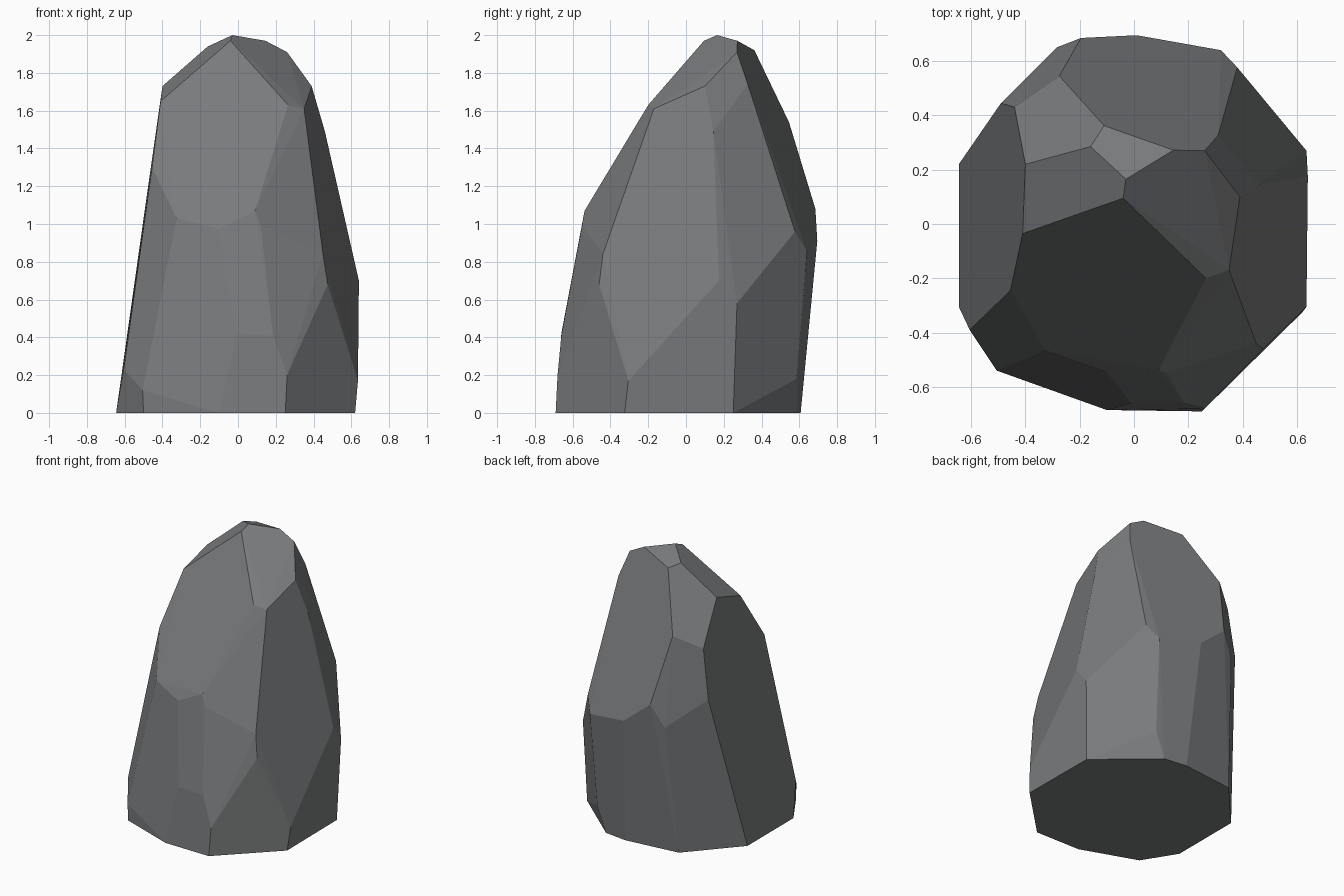
import bpy, bmesh, math

# Corner points of the boulder, grouped in tiers from the ground up
base = [(.62, -.325), (.615, .25), (.23, .585), (.06, .607), (-.338, .563),
        (-.645, .22), (-.645, -.305), (-.50, -.54), (-.10, -.685), (.25, -.69)]
low = [(.635, -.305, .17), (.30, .585, .18), (.26, -.68, .20), (-.605, -.39, .23),
       (-.505, -.54, .12), (.185, -.66, .41), (-.01, -.66, .42), (.635, .27, .58)]
middle = [(.64, .175, .70), (.475, -.46, .68), (.45, -.44, .84), (.32, .64, .855),
          (.01, .695, .91), (-.285, .65, .92), (-.195, .685, 1.08), (.38, .577, .96),
          (-.10, -.545, .975), (.12, -.55, .99), (-.325, -.467, 1.03),
          (.09, -.537, 1.07), (-.49, .445, 1.10)]
upper = [(-.455, -.245, 1.30), (-.44, .43, 1.45), (.46, .145, 1.49), (-.275, .545, 1.54),
         (.35, -.17, 1.61), (.265, -.20, 1.63), (-.41, -.035, 1.65), (-.40, .22, 1.73),
         (.39, .10, 1.73), (.31, .327, 1.74)]
crown = [(.26, .27, 1.91), (-.16, .285, 1.94), (-.11, .362, 1.92),
         (.145, .272, 1.97), (-.04, .095, 1.97), (-.03, .165, 2.0)]

# Stone body: convex hull with nearly coplanar triangles merged into broad facets
bm = bmesh.new()
for p in [(x, y, 0) for x, y in base] + low + middle + upper + crown:
    bm.verts.new(p)
hull = bmesh.ops.convex_hull(bm, input=bm.verts[:])
bmesh.ops.delete(bm, geom=[v for v in bm.verts if not v.link_faces], context='VERTS')
bmesh.ops.dissolve_limit(bm, angle_limit=math.radians(4), verts=bm.verts[:], edges=bm.edges[:])
bmesh.ops.recalc_face_normals(bm, faces=bm.faces[:])

mesh = bpy.data.meshes.new("boulder")
bm.to_mesh(mesh)
bm.free()

# Single grey stone colour
stone = bpy.data.materials.new("grey_stone")
stone.diffuse_color = (.19, .195, .20, 1)
mesh.materials.append(stone)

boulder = bpy.data.objects.new("boulder", mesh)
bpy.context.collection.objects.link(boulder)
